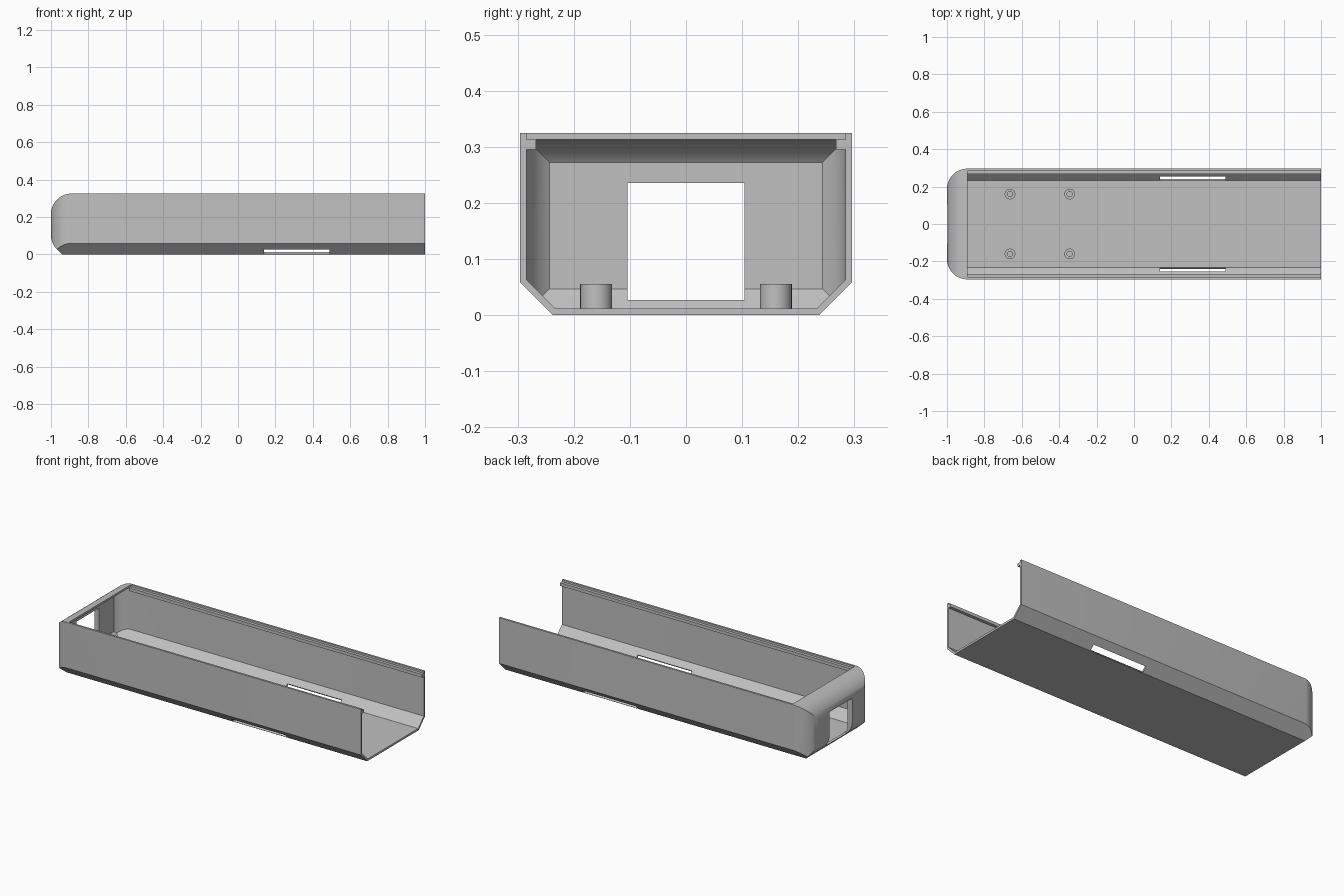
import bpy, bmesh, math
from mathutils import Vector

if "Cube" in bpy.data.objects:
    bpy.data.objects.remove(bpy.data.objects["Cube"])

# Main dimensions
HALF_W, HEIGHT, WALL = 0.296, 0.325, 0.0115
R, CX = 0.11, -0.89              # end rounding radius and its centre in x
CHAMFER = 0.059
IN_W, IN_TOP = HALF_W - WALL, HEIGHT - WALL
S = math.sqrt(0.5)

grey = bpy.data.materials.new("plain_grey")
grey.diffuse_color = (0.53, 0.53, 0.53, 1)
grey.use_nodes = True
grey.node_tree.nodes["Principled BSDF"].inputs["Base Color"].default_value = grey.diffuse_color


def make_object(name, bm):
    bmesh.ops.recalc_face_normals(bm, faces=bm.faces)
    mesh = bpy.data.meshes.new(name)
    bm.to_mesh(mesh)
    bm.free()
    mesh.materials.append(grey)
    ob = bpy.data.objects.new(name, mesh)
    bpy.context.collection.objects.link(ob)
    return ob


def box(name, lo, hi):
    bm = bmesh.new()
    bmesh.ops.create_cube(bm, size=1)
    for v in bm.verts:
        v.co = [l + (c + 0.5) * (h - l) for c, l, h in zip(v.co, lo, hi)]
    return make_object(name, bm)


def activate(ob):
    bpy.ops.object.select_all(action='DESELECT')
    ob.select_set(True)
    bpy.context.view_layer.objects.active = ob


def cut(ob, cutter):
    mod = ob.modifiers.new("cut", 'BOOLEAN')
    mod.operation, mod.solver, mod.object = 'DIFFERENCE', 'EXACT', cutter
    activate(ob)
    bpy.ops.object.modifier_apply(modifier=mod.name)
    bpy.data.objects.remove(cutter)


def shell_planes():
    """Planes (normal, distance) that bound the outside of the case."""
    planes = [((0, 1, 0), HALF_W), ((0, -1, 0), HALF_W),
              ((0, 0, 1), HEIGHT), ((0, 0, -1), 0)]
    # lower chamfers: both sides and the closed end
    side = S * (HALF_W - CHAMFER)
    planes += [((0, S, -S), side), ((0, -S, -S), side),
               ((-S, 0, -S), S * (1 - CHAMFER))]
    # rounded vertical corners, top edge, and blend into the end chamfer
    zc = (R / S) - (1 - CHAMFER) - CX
    for k in range(1, 12):
        a = math.radians(7.5 * k)
        c, s = math.cos(a), math.sin(a)
        planes.append(((-c, s, 0), -c * CX + s * (HALF_W - R) + R))
        planes.append(((-c, -s, 0), -c * CX + s * (HALF_W - R) + R))
        planes.append(((-c, 0, s), -c * CX + s * (HEIGHT - R) + R))
        if k < 6:
            planes.append(((-c, 0, -s), -c * CX - s * zc + R))
    return planes


def solid(name, planes, inset, x_lo, x_hi):
    """Convex body: a block trimmed by every plane, moved inward by inset."""
    bm = bmesh.new()
    bmesh.ops.create_cube(bm, size=6)
    trims = [((-1, 0, 0), -x_lo), ((1, 0, 0), x_hi)]
    trims += [(n, d - inset) for n, d in planes]
    for n, d in trims:
        n = Vector(n)
        bmesh.ops.bisect_plane(bm, geom=bm.verts[:] + bm.edges[:] + bm.faces[:],
                               dist=1e-5, plane_co=n * d, plane_no=n,
                               clear_outer=True)
        rim = [e for e in bm.edges if e.is_boundary]
        if rim:
            bmesh.ops.holes_fill(bm, edges=rim, sides=0)
    return make_object(name, bm)


# Case body: outer solid minus cavity, lid opening, end window and side slots
planes = shell_planes()
case = solid("case_shell", planes, 0, -1, 1)
cut(case, solid("cavity", planes, WALL, -0.97, 1.2))
cut(case, box("lid_opening", (CX, -IN_W + 1e-4, 0.2), (1.2, IN_W - 1e-4, 0.5)))
cut(case, box("end_window", (-1.2, -0.1045, 0.027), (-0.9, 0.1045, 0.236)))
for side in (1, -1):
    slot = box("slot", (-0.175, -0.0163, -0.03), (0.175, 0.0163, 0.03))
    slot.location = (0.315, side * (HALF_W - CHAMFER + 0.0145), 0.0145)
    slot.rotation_euler.x = side * math.pi / 4
    bpy.context.view_layer.update()
    cut(case, slot)
activate(case)
bpy.ops.object.shade_smooth_by_angle(angle=math.radians(25))

# Ledges that carry the sliding lid
for label, side in (("back", 1), ("front", -1)):
    ys = sorted((side * 0.267, side * IN_W))
    box("lid_ledge_" + label, (CX, ys[0], 0.2955), (1, ys[1], IN_TOP))

# Hollow mounting posts on the floor
for x in (-0.663, -0.344):
    for y in (-0.16, 0.16):
        bm = bmesh.new()
        profile = [(0.0285, WALL), (0.0285, 0.0555), (0.014, 0.0555), (0.014, WALL)]
        vs = [bm.verts.new((r, 0, z)) for r, z in profile]
        es = [bm.edges.new((vs[i], vs[(i + 1) % 4])) for i in range(4)]
        bmesh.ops.spin(bm, geom=vs + es, cent=(0, 0, 0), axis=(0, 0, 1),
                       angle=math.tau, steps=32)
        bmesh.ops.remove_doubles(bm, verts=bm.verts, dist=1e-5)
        post = make_object("mounting_post", bm)
        post.location = (x, y, 0)
        activate(post)
        bpy.ops.object.shade_smooth_by_angle(angle=math.radians(30))
